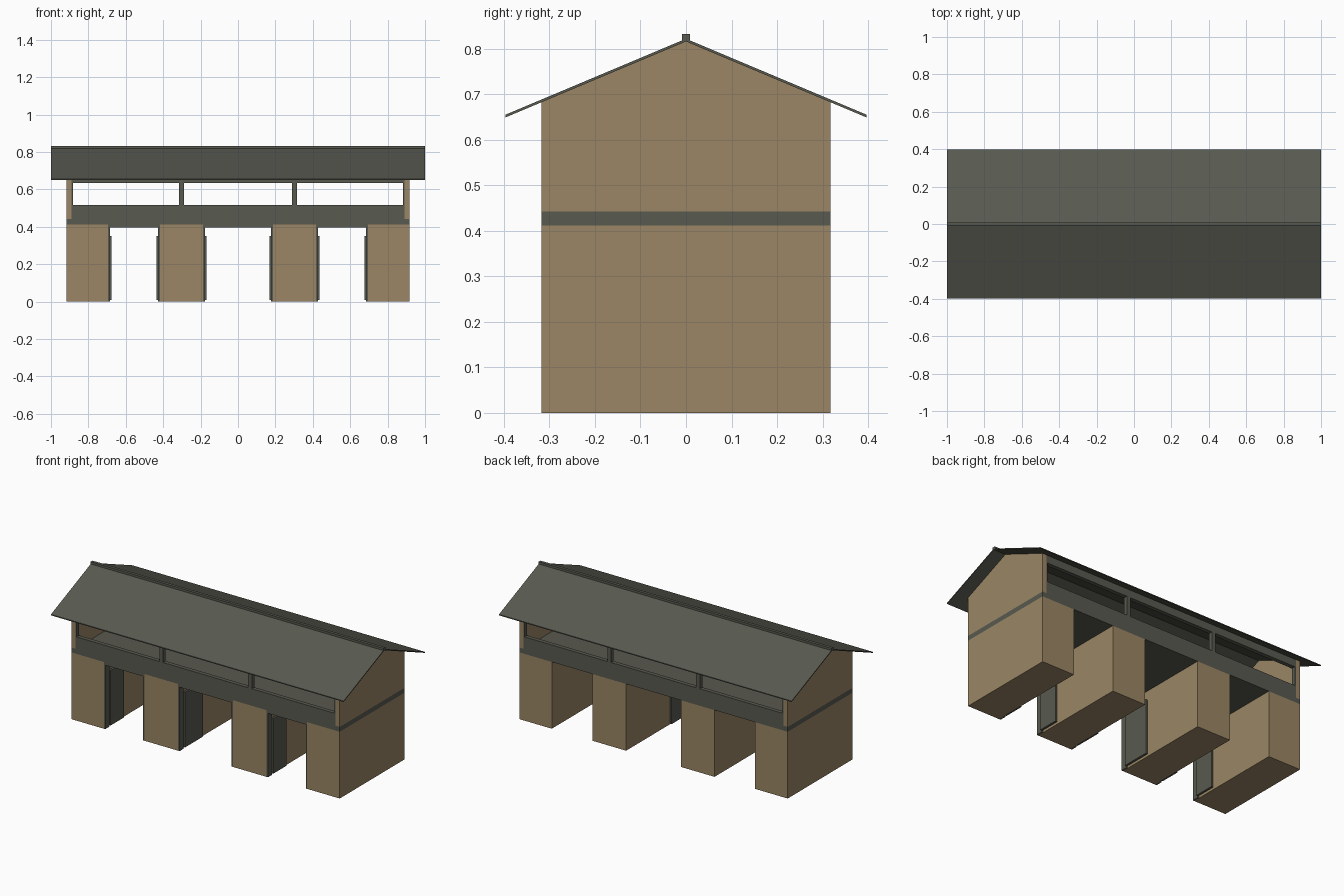
import bpy, bmesh

if "Cube" in bpy.data.objects:
    bpy.data.objects.remove(bpy.data.objects["Cube"])


def material(name, rgb):
    m = bpy.data.materials.new(name)
    m.diffuse_color = (*rgb, 1)
    m.use_nodes = True
    m.node_tree.nodes["Principled BSDF"].inputs["Base Color"].default_value = m.diffuse_color
    return m


TAN = material("tan wall", (0.325, 0.236, 0.128))
GREY = material("dark grey", (0.098, 0.100, 0.079))


def finish(name, bm, mat):
    bmesh.ops.recalc_face_normals(bm, faces=bm.faces)
    me = bpy.data.meshes.new(name)
    bm.to_mesh(me)
    bm.free()
    me.materials.append(mat)
    ob = bpy.data.objects.new(name, me)
    bpy.context.collection.objects.link(ob)
    return ob


def box(name, mat, x0, x1, y0, y1, z0, z1):
    bm = bmesh.new()
    bmesh.ops.create_cube(bm, size=1)
    for v in bm.verts:
        v.co = (x1 if v.co.x > 0 else x0,
                y1 if v.co.y > 0 else y0,
                z1 if v.co.z > 0 else z0)
    return finish(name, bm, mat)


def extrude_x(name, mat, profile, x0, x1):
    bm = bmesh.new()
    face = bm.faces.new([bm.verts.new((x0, y, z)) for y, z in profile])
    new = bmesh.ops.extrude_face_region(bm, geom=[face])["geom"]
    bmesh.ops.translate(bm, vec=(x1 - x0, 0, 0),
                        verts=[v for v in new if isinstance(v, bmesh.types.BMVert)])
    return finish(name, bm, mat)


W, D = 0.917, 0.317            # half length and half depth of the body
PIER_TOP, FLOOR_TOP = 0.412, 0.442
SILL, HEAD, WALL = 0.517, 0.635, 0.025

# Ground floor piers
for x0, x1 in ((-W, -0.695), (-0.417, -0.187), (0.187, 0.417), (0.695, W)):
    box("pier", TAN, x0, x1, -D, D, 0, PIER_TOP)

# Floor slab, seen outside as a band
box("floor_slab", GREY, -W, W, -D, D, PIER_TOP, FLOOR_TOP)

# Gable end walls
gable = [(-D, FLOOR_TOP), (D, FLOOR_TOP), (D, 0.683), (0, 0.817), (-D, 0.683)]
for s in (-1, 1):
    extrude_x("gable_wall", TAN, gable, s * 0.889, s * W)

# Long walls on both sides: parapet, head rail, posts
for s in (-1, 1):
    ya, yb = sorted((s * D, s * (D - WALL)))
    box("parapet", GREY, -0.889, 0.889, ya, yb, FLOOR_TOP, SILL)
    box("head_rail", GREY, -0.889, 0.889, ya, yb, HEAD, 0.682)
    for x, w in ((-0.885, 0.004), (-0.303, 0.013), (0.303, 0.013), (0.885, 0.004)):
        box("window_post", GREY, x - w, x + w, ya, yb, SILL, HEAD)

# Front door frames with open leaves folded back against the piers
FRAME_D = 0.04
for x0, x1 in ((-0.695, -0.417), (-0.187, 0.187), (0.417, 0.695)):
    leaf = (x1 - x0) / 2 - 0.01
    box("door_lintel", GREY, x0, x1, -D, -D + FRAME_D, 0.395, PIER_TOP)
    for x, s in ((x0, 1), (x1, -1)):
        a, b = sorted((x, x + s * 0.01))
        box("door_jamb", GREY, a, b, -D, -D + FRAME_D, 0, 0.395)
        a, b = sorted((x + s * 0.006, x + s * 0.019))
        box("door_leaf", GREY, a, b, -D + FRAME_D, -D + FRAME_D + leaf, 0.01, 0.35)

# Thin pitched roof and ridge cap
roof = [(-0.397, 0.649), (0, 0.816), (0.397, 0.649),
        (0.397, 0.655), (0, 0.822), (-0.397, 0.655)]
extrude_x("roof", GREY, roof, -1, 1)
box("ridge_cap", GREY, -1, 1, -0.009, 0.009, 0.817, 0.832)
